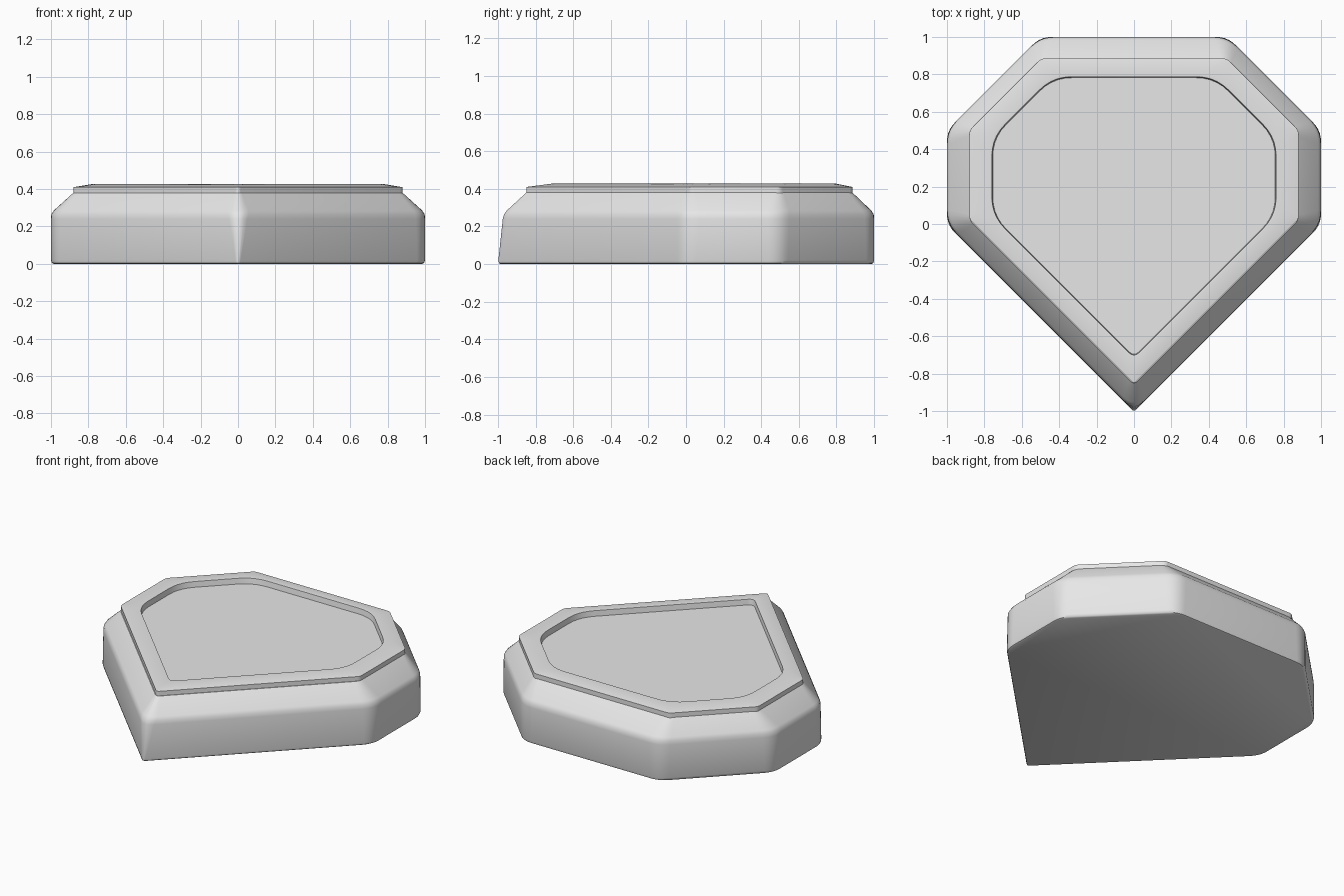
import bpy, bmesh, math
from mathutils import Vector

if "Cube" in bpy.data.objects:
    bpy.data.objects.remove(bpy.data.objects["Cube"])

grey = bpy.data.materials.new("light_grey")
grey.diffuse_color = (0.8, 0.8, 0.8, 1)
grey.use_nodes = True
grey.node_tree.nodes["Principled BSDF"].inputs["Base Color"].default_value = grey.diffuse_color
SEG = 5


def outline(w, top, s, k, cut, tip_cut):
    """Rounded home-plate outline: half width, back y, back diagonal x+y=s, front diagonal x-y=k."""
    right = [(w, w - k), (w, s - w), (s - top, top)]
    pts = [(0, -k)] + right + [(-x, y) for x, y in reversed(right)]
    pts = [Vector(p) for p in pts]
    out = []
    for i, p in enumerate(pts):
        c = tip_cut if i == 0 else cut
        a = p + (pts[i - 1] - p).normalized() * c
        b = p + (pts[(i + 1) % len(pts)] - p).normalized() * c
        for j in range(SEG + 1):
            t = j / SEG
            out.append(a * (1 - t) ** 2 + p * 2 * t * (1 - t) + b * t * t)
    return out


def loft(name, rings, angle, cap_start=True, cap_end=True):
    """Skin a stack of (z, outline arguments) rings."""
    bm = bmesh.new()
    loops = [[bm.verts.new((p.x, p.y, z)) for p in outline(*o)] for z, o in rings]
    n = len(loops[0])
    for a, b in zip(loops, loops[1:]):
        for i in range(n):
            j = (i + 1) % n
            bm.faces.new((a[i], a[j], b[j], b[i]))
    if cap_start:
        bm.faces.new(list(reversed(loops[0])))
    if cap_end:
        bm.faces.new(loops[-1])
    me = bpy.data.meshes.new(name)
    bm.to_mesh(me)
    bm.free()
    me.materials.append(grey)
    ob = bpy.data.objects.new(name, me)
    bpy.context.collection.objects.link(ob)
    bpy.ops.object.select_all(action='DESELECT')
    ob.select_set(True)
    bpy.context.view_layer.objects.active = ob
    bpy.ops.object.shade_smooth_by_angle(angle=math.radians(angle))
    return ob


# Base block: rounded foot, upright wall, soft shoulder, slope up to the plate
loft("base", [
    (0.0, (0.985, 0.985, 1.48, 0.99, 0.06, 0.015)),
    (0.005, (0.995, 0.995, 1.492, 1.0, 0.06, 0.015)),
    (0.02, (1.0, 1.0, 1.5, 1.005, 0.06, 0.02)),
    (0.24, (1.0, 1.0, 1.5, 1.0, 0.07, 0.07)),
    (0.265, (0.998, 0.998, 1.497, 0.997, 0.07, 0.08)),
    (0.285, (0.985, 0.985, 1.485, 0.982, 0.07, 0.08)),
    (0.38, (0.88, 0.885, 1.38, 0.86, 0.03, 0.03)),
], 40)

# Raised rim: thin lip, gently rising top, step down to the recess
plate = (0.88, 0.885, 1.38, 0.855, 0.02, 0.02)
loft("rim", [
    (0.375, plate),
    (0.41, plate),
    (0.428, (0.77, 0.795, 1.235, 0.725, 0.09, 0.04)),
    (0.426, (0.76, 0.787, 1.222, 0.715, 0.1, 0.04)),
    (0.39, (0.755, 0.782, 1.215, 0.71, 0.1, 0.04)),
], 25, cap_start=False, cap_end=False)

# Recessed flat panel
loft("panel", [
    (0.375, (0.757, 0.784, 1.217, 0.712, 0.1, 0.04)),
    (0.39, (0.757, 0.784, 1.217, 0.712, 0.1, 0.04)),
], 25)
